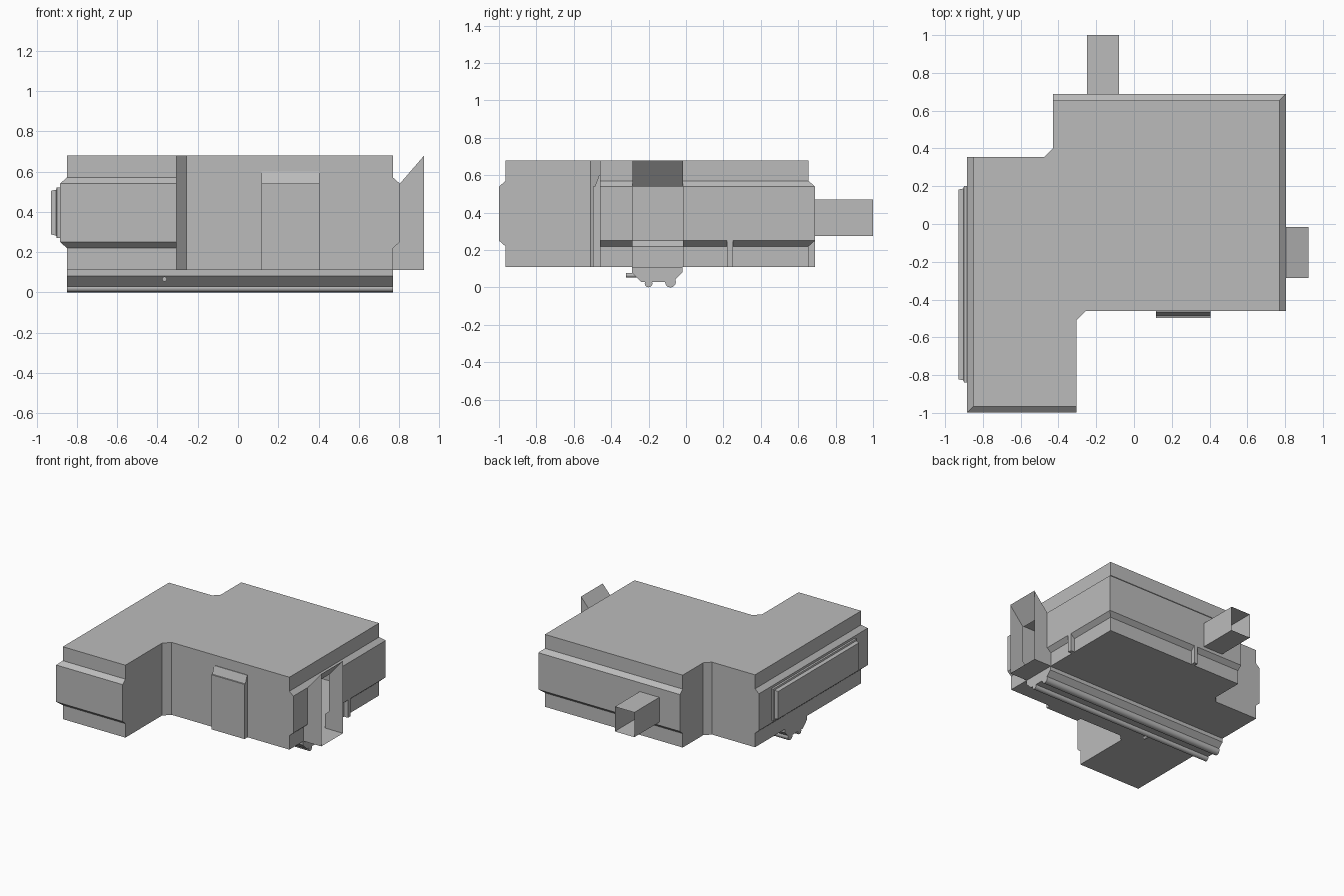
import bpy, bmesh, math

if "Cube" in bpy.data.objects:
    bpy.data.objects.remove(bpy.data.objects["Cube"])

grey = bpy.data.materials.new("plain grey")
grey.diffuse_color = (0.5, 0.5, 0.5, 1)
grey.use_nodes = True
grey.node_tree.nodes["Principled BSDF"].inputs["Base Color"].default_value = grey.diffuse_color


def add(name, verts, faces, smooth=False):
    me = bpy.data.meshes.new(name)
    me.from_pydata(verts, [], faces)
    me.materials.append(grey)
    for p in me.polygons:
        p.use_smooth = smooth and len(p.vertices) == 4
    ob = bpy.data.objects.new(name, me)
    bpy.context.collection.objects.link(ob)
    return ob


def loft(name, rings, skip=(), caps=True, smooth=False):
    """Join rings of equal length; skip holds (level, side) faces left open."""
    n = len(rings[0])
    verts = [p for r in rings for p in r]
    faces = [(k*n+i, k*n+(i+1) % n, (k+1)*n+(i+1) % n, (k+1)*n+i)
             for k in range(len(rings)-1) for i in range(n) if (k, i) not in skip]
    if caps:
        faces += [tuple(reversed(range(n))), tuple(range((len(rings)-1)*n, len(rings)*n))]
    return add(name, verts, faces, smooth)


def prism_x(name, yz, x0, x1, smooth=False):
    return loft(name, [[(x, y, z) for y, z in yz] for x in (x0, x1)], smooth=smooth)


def box(name, x0, x1, y0, y1, z0, z1):
    return prism_x(name, [(y0, z0), (y1, z0), (y1, z1), (y0, z1)], x0, x1)


def circle(cy, cz, r, n=12):
    return [(cy + r*math.cos(2*math.pi*i/n), cz + r*math.sin(2*math.pi*i/n)) for i in range(n)]


# Housing: stepped plan with a raised band on the four outer sides
def plan(o, z):
    l, f, r, b = -0.85-o, -0.965-o, 0.77+o, 0.655+o
    return [(x, y, z) for x, y in [
        (l, f), (-0.305, f), (-0.305, -0.51), (-0.255, -0.46), (r, -0.46), (r, -0.285),
        (r, -0.015), (r, b), (-0.43, b), (-0.43, 0.4), (-0.475, 0.355), (l, 0.355)]]


levels = [(0, 0.11), (0, 0.22), (0.034, 0.25), (0.034, 0.54), (0, 0.57), (0, 0.68)]
# the wall is open behind the intake scoop
loft("housing", [plan(o, z) for o, z in levels], skip={(0, 5), (1, 5), (2, 5)})

# Intake scoop: two side walls, a floor and a hood leaning outward
side = [(0.77, 0.11), (0.925, 0.11), (0.925, 0.68), (0.804, 0.54), (0.804, 0.25), (0.77, 0.22)]
for name, y in (("scoop_front_wall", -0.285), ("scoop_back_wall", -0.015)):
    add(name, [(x, y, z) for x, z in side], [tuple(range(6))])
for name, a, b in (("scoop_floor", side[0], side[1]), ("scoop_hood", side[2], side[3])):
    add(name, [(a[0], -0.285, a[1]), (b[0], -0.285, b[1]),
               (b[0], -0.015, b[1]), (a[0], -0.015, a[1])], [(0, 1, 2, 3)])

# Outlet duct at the back, open at its end
loft("outlet_duct", [[(x, y, z) for x, z in
                      [(-0.25, 0.275), (-0.25, 0.47), (-0.08, 0.47), (-0.08, 0.275)]]
                     for y in (0.685, 1.0)], caps=False)

# Small ribs below the raised band
box("back_rib", -0.02, 0.01, 0.65, 0.689, 0.11, 0.26)
box("right_rib", 0.765, 0.804, 0.22, 0.25, 0.11, 0.26)

# Front access panel with sloped top
prism_x("front_panel", [(-0.45, 0.11), (-0.45, 0.6), (-0.465, 0.6), (-0.487, 0.54),
                        (-0.498, 0.54), (-0.498, 0.11)][::-1], 0.117, 0.405)


# Long filter panel on the left, in two tapered steps
def rect(x, d):
    return [(x, -0.84+d, 0.27+d), (x, -0.84+d, 0.522-d), (x, 0.2-d, 0.522-d), (x, 0.2-d, 0.27+d)]


loft("filter_panel", [rect(-0.88, 0), rect(-0.9, 0), rect(-0.903, 0.012),
                      rect(-0.93, 0.018)])

# Drain tray and pipes underneath
prism_x("drain_tray", [(-0.29, 0.11), (-0.29, 0.08), (-0.24, 0.03), (-0.07, 0.03),
                       (-0.02, 0.08), (-0.02, 0.11)], -0.85, 0.77)
prism_x("thin_pipe", circle(-0.2, 0.022, 0.021), -0.85, 0.77, True)
prism_x("thick_pipe", circle(-0.083, 0.029, 0.029), -0.85, 0.77, True)
loft("drain_spout", [[(x, y, z) for x, z in circle(-0.365, 0.066, 0.012)]
                     for y in (-0.25, -0.32)], smooth=True)
